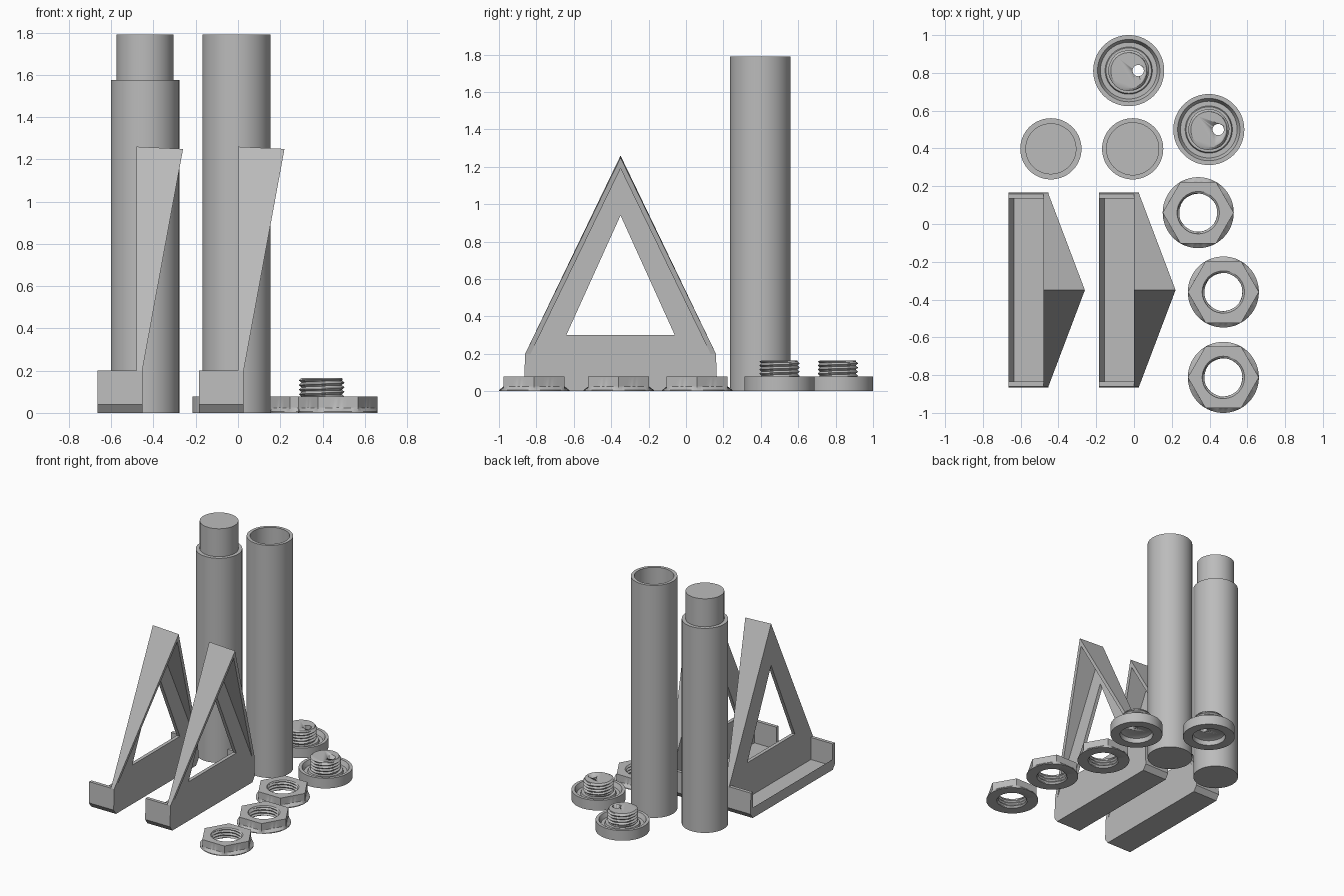
import bpy, bmesh, math

if "Cube" in bpy.data.objects:
    bpy.data.objects.remove(bpy.data.objects["Cube"])

grey = bpy.data.materials.new("plain grey")
grey.diffuse_color = (0.5, 0.5, 0.5, 1)
grey.use_nodes = True
grey.node_tree.nodes["Principled BSDF"].inputs["Base Color"].default_value = grey.diffuse_color
TAU = 2 * math.pi


def finish(bm, name, loc=(0, 0, 0), smooth=True):
    bmesh.ops.remove_doubles(bm, verts=bm.verts, dist=1e-5)
    bmesh.ops.recalc_face_normals(bm, faces=bm.faces)
    me = bpy.data.meshes.new(name)
    bm.to_mesh(me)
    bm.free()
    me.materials.append(grey)
    ob = bpy.data.objects.new(name, me)
    bpy.context.collection.objects.link(ob)
    ob.location = loc
    if smooth:
        bpy.ops.object.select_all(action='DESELECT')
        ob.select_set(True)
        bpy.context.view_layer.objects.active = ob
        bpy.ops.object.shade_smooth_by_angle(angle=math.radians(30))
    return ob


def lathe(name, rows, loc, n=72, closed=False):
    """Revolve (radius, z) rows; a radius may be a function of the angle."""
    bm = bmesh.new()
    rings = []
    for r, z in rows:
        ring = []
        for i in range(n):
            a = TAU * i / n
            q = r(a) if callable(r) else r
            ring.append(bm.verts.new((q * math.cos(a), q * math.sin(a), z)))
        rings.append(ring)
    pairs = list(zip(rings, rings[1:]))
    if closed:
        pairs.append((rings[-1], rings[0]))
    else:
        bm.faces.new(rings[0])
        bm.faces.new(rings[-1])
    for a, b in pairs:
        for i in range(n):
            j = (i + 1) % n
            bm.faces.new((a[i], a[j], b[j], b[i]))
    return finish(bm, name, loc)


def thread(z0, z1, r, depth, pitch=0.022):
    """Rows of a helical thread between two heights."""
    steps = round(abs(z1 - z0) / pitch * 6)
    rows = []
    for k in range(steps + 1):
        z = z0 + (z1 - z0) * k / steps
        rows.append((lambda a, z=z: r + depth * (1 - abs(2 * ((z / pitch - a / TAU) % 1) - 1)), z))
    return rows


def prism(bm, pts, place0, place1):
    """Solid between two placements of the same flat outline."""
    a = [bm.verts.new(place0(*p)) for p in pts]
    b = [bm.verts.new(place1(*p)) for p in pts]
    bm.faces.new(a)
    bm.faces.new(b)
    for i in range(len(pts)):
        j = (i + 1) % len(pts)
        bm.faces.new((a[i], a[j], b[j], b[i]))


# Stand: tray foot, windowed web and leaning side flanges
BACK, WEB, FRONT, MID = -0.665, -0.48, -0.453, -0.35


def stand(tag, dx):
    loc = (dx, 0, 0)
    bm = bmesh.new()
    section = [(BACK, 0), (FRONT, 0), (FRONT, 0.2), (WEB, 0.2), (WEB, 0.03), (-0.635, 0.03), (BACK, 0.08)]
    half = 0.485
    prism(bm, section, lambda x, z: (x, MID - half, z), lambda x, z: (x, MID + half, z))
    finish(bm, tag + "_stand_tray", loc, False)

    bm = bmesh.new()
    for s in (-1, 1):
        end = [(0.484, 0), (0.487, 0), (0.516, 0.04), (0.51, 0.2), (0.484, 0.2)]
        prism(bm, end, lambda y, z: (BACK, MID + s * y, z), lambda y, z: (FRONT, MID + s * y, z))
    finish(bm, tag + "_stand_tray_ends", loc, False)

    # web: triangular ring around the window
    bm = bmesh.new()
    outer = [(MID - 0.495, 0.2), (MID + 0.495, 0.2), (MID, 1.23)]
    inner = [(MID - 0.29, 0.3), (MID + 0.29, 0.3), (MID, 0.94)]
    loops = [[bm.verts.new((x, y, z)) for y, z in ring]
             for ring, x in ((outer, WEB), (outer, FRONT), (inner, FRONT), (inner, WEB))]
    for k in range(4):
        a, b = loops[k], loops[(k + 1) % 4]
        for i in range(3):
            j = (i + 1) % 3
            bm.faces.new((a[i], a[j], b[j], b[i]))
    finish(bm, tag + "_stand_web", loc, False)

    # flanges: widen towards the peak
    bm = bmesh.new()
    arch = [(MID - 0.51, 0.2), (MID, 1.26), (MID + 0.51, 0.2),
            (MID + 0.481, 0.2), (MID, 1.2), (MID - 0.481, 0.2)]
    lean = lambda y, z: (FRONT + (z - 0.2) * 0.182, y, z - 0.01 * (z - 0.2))
    prism(bm, arch, lambda y, z: (WEB, y, z), lean)
    finish(bm, tag + "_stand_flanges", loc, False)


stand("left", 0)
stand("right", 0.48)

# Rod halves: one with a plug, one with a socket
lathe("plug_rod", [(0.162, 0), (0.162, 1.575), (0.135, 1.575), (0.135, 1.79)], (-0.44, 0.398, 0))
lathe("socket_rod", [(0.162, 0), (0.162, 1.79), (0.138, 1.79), (0.138, 1.56)], (-0.007, 0.398, 0))

# Threaded end caps with an off-centre hole
for i, (x, y) in enumerate([(-0.028, 0.812), (0.396, 0.5)]):
    rows = [(0.09, 0.045), (0.115, 0.035), (0.12, 0), (0.188, 0), (0.188, 0.078), (0.165, 0.078),
            (0.15, 0.045), (0.125, 0.045), (0.12, 0.06), (0.097, 0.06)]
    rows += thread(0.07, 0.158, 0.095, 0.014) + [(0.095, 0.165)]
    cap = lathe(f"threaded_cap_{i + 1}", rows, (x, y, 0))
    hole = lathe(f"cap_hole_cutter_{i + 1}", [(0.03, -0.05), (0.03, 0.25)], (x + 0.05, y, 0), 32)
    hole.hide_render = True
    hole.hide_viewport = True
    mod = cap.modifiers.new("hole", 'BOOLEAN')
    mod.operation = 'DIFFERENCE'
    mod.solver = 'EXACT'
    mod.object = hole


# Hex nuts with a round skirt and threaded bore
def hexagon(a):
    return 0.163 / math.cos((a % (TAU / 6)) - TAU / 12)


for i, (x, y) in enumerate([(0.34, 0.06), (0.473, -0.36), (0.473, -0.812)]):
    rows = [(0.188, 0), (0.188, 0.006), (lambda a: max(hexagon(a), 0.165), 0.024),
            (hexagon, 0.026), (hexagon, 0.078), (0.112, 0.078)]
    rows += thread(0.07, 0.006, 0.1, 0.012) + [(0.112, 0)]
    lathe(f"hex_nut_{i + 1}", rows, (x, y, 0), closed=True)
